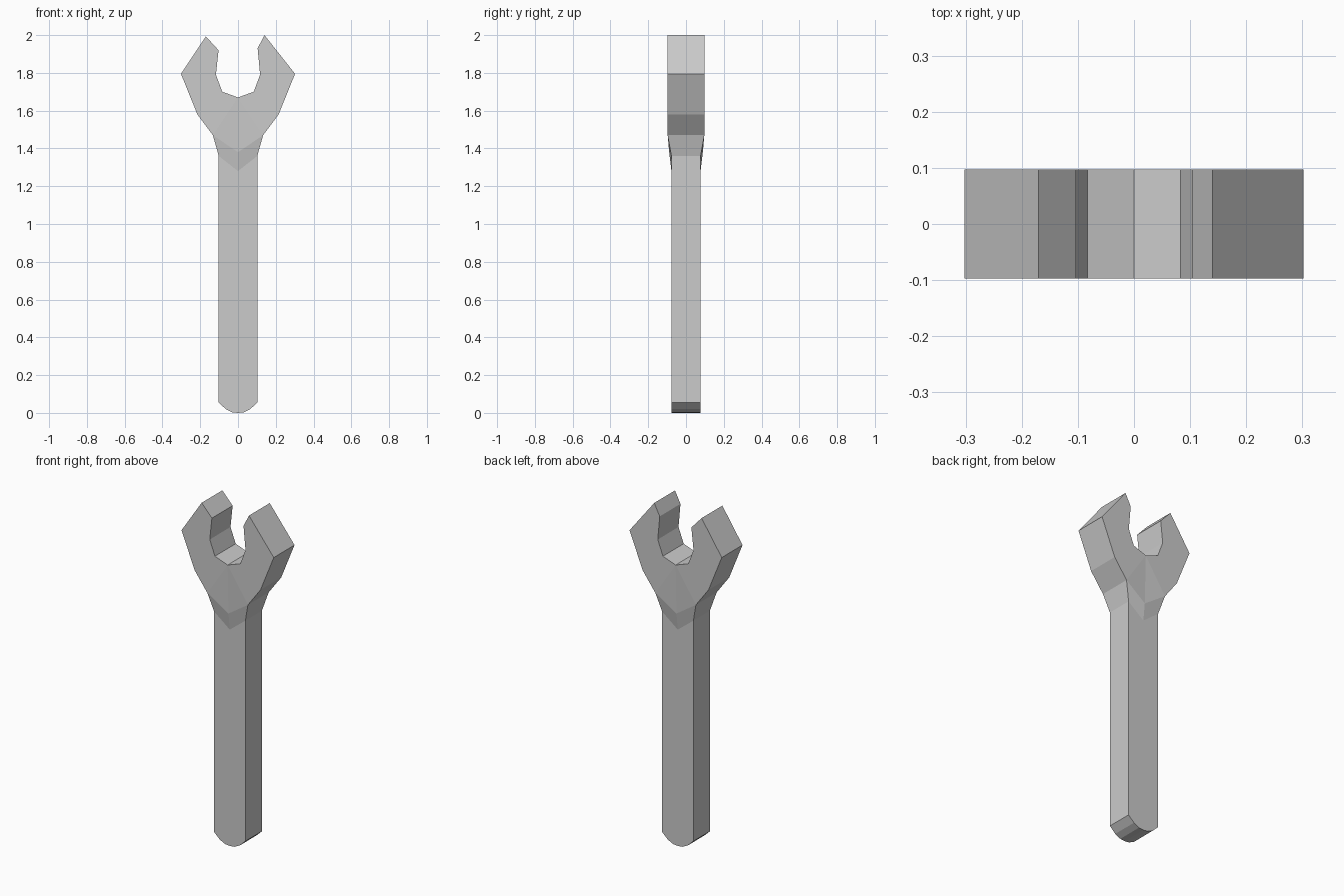
import bpy, bmesh

if "Cube" in bpy.data.objects:
    bpy.data.objects.remove(bpy.data.objects["Cube"])

HEAD, MID, HANDLE = 0.097, 0.089, 0.077   # half thicknesses

# Jaw contours from throat to outer corner (the two tips differ slightly)
throat = [(0.083, 1.70), (0.117, 1.79)]
right_jaw = throat + [(0.104, 1.93), (0.14, 2.0), (0.302, 1.795)]
left_jaw = [(-x, z) for x, z in throat] + [(-0.103, 1.92), (-0.17, 1.993), (-0.302, 1.795)]

# Centre-line points and rounded handle end
throat_mid, head_low, neck_low = (0, 1.67), (0, 1.38), (0, 1.28)
end = [(0.102, 0.055), (0.065, 0.02), (0.03, 0.003)]

bm = bmesh.new()
cache = {}


def vert(p, side, half):
    key = (p, side)
    if key not in cache:
        cache[key] = bm.verts.new((p[0], side * half, p[1]))
    return cache[key]


def half_outline(jaw, s):
    """Outer contour of one half as (point, half thickness), throat to butt."""
    pts = [(p, HEAD) for p in jaw]
    pts += [((s * 0.215, 1.58), HEAD), ((s * 0.133, 1.47), HEAD)]
    pts += [((s * 0.102, 1.36), HANDLE)]
    pts += [((s * x, z), HANDLE) for x, z in end]
    return pts


right, left = half_outline(right_jaw, 1), half_outline(left_jaw, -1)

# Front and back skins: jaw, lower head, sloping neck
for side in (-1, 1):
    top = vert(throat_mid, side, HEAD)
    low = vert(head_low, side, MID)
    neck = vert(neck_low, side, HANDLE)
    for half in (right, left):
        v = [vert(p, side, h) for p, h in half]
        bm.faces.new([top] + v[:6])
        bm.faces.new([top, v[5], v[6]])
        bm.faces.new([top, v[6], low])
        bm.faces.new([low, v[6], v[7], neck])
    # Handle skin
    r = [vert(p, side, h) for p, h in right[7:]]
    l = [vert(p, side, h) for p, h in left[7:]]
    bm.faces.new([neck] + r + [vert((0, 0), side, HANDLE)] + l[::-1])

# Edge wall all the way round
rim = [(throat_mid, HEAD)] + right + [((0, 0), HANDLE)] + left[::-1]
for (p, hp), (q, hq) in zip(rim, rim[1:] + rim[:1]):
    bm.faces.new([vert(p, -1, hp), vert(q, -1, hq), vert(q, 1, hq), vert(p, 1, hp)])

bmesh.ops.recalc_face_normals(bm, faces=bm.faces)
mesh = bpy.data.meshes.new("wrench")
bm.to_mesh(mesh)
bm.free()
wrench = bpy.data.objects.new("wrench", mesh)
bpy.context.collection.objects.link(wrench)
